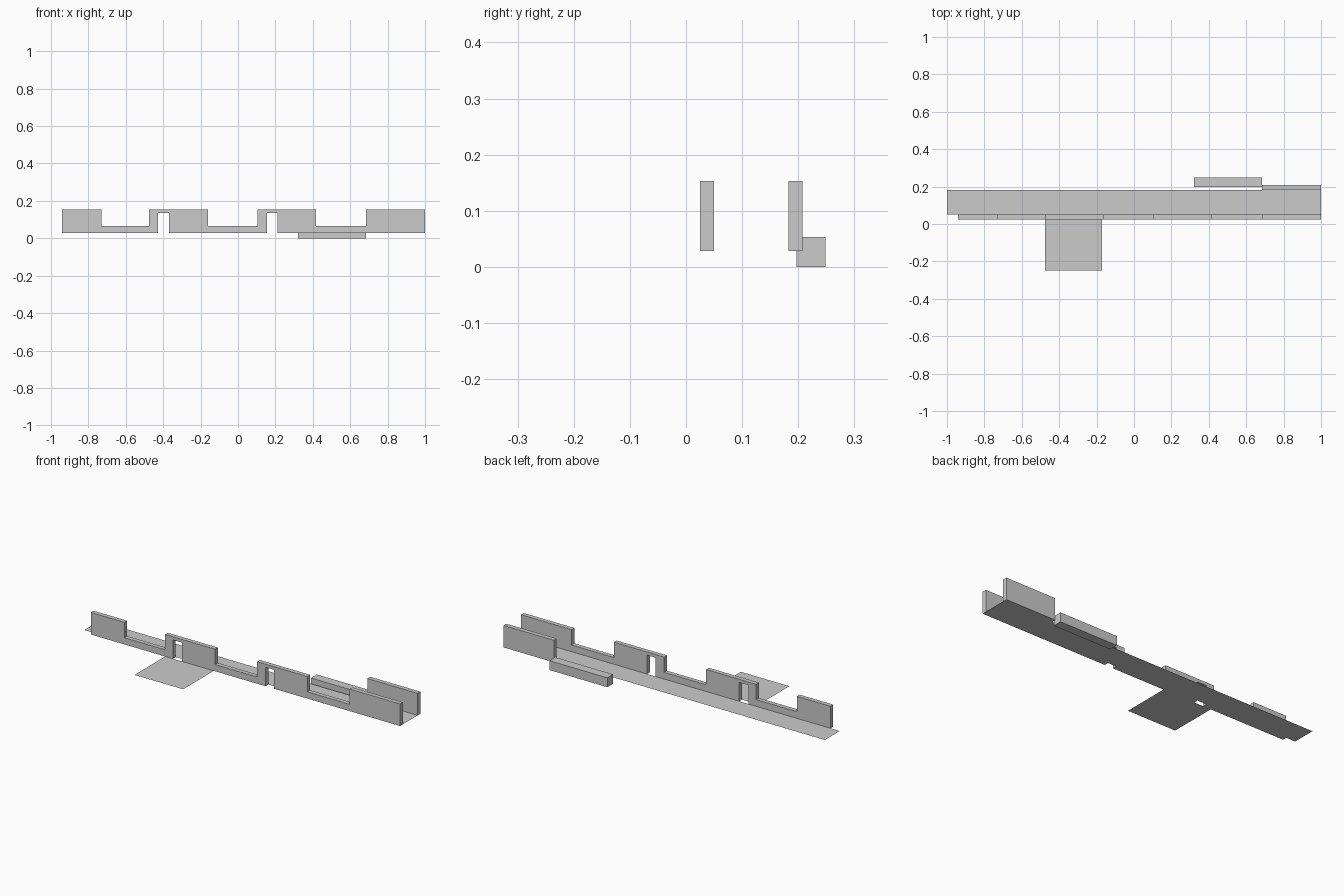
import bpy, bmesh
from mathutils import Vector

if "Cube" in bpy.data.objects:
    bpy.data.objects.remove(bpy.data.objects["Cube"])

BASE, SILL, LINTEL, TOP = 0.028, 0.066, 0.135, 0.153


def make_object(name, bm):
    bmesh.ops.recalc_face_normals(bm, faces=bm.faces[:])
    mesh = bpy.data.meshes.new(name)
    bm.to_mesh(mesh)
    bm.free()
    obj = bpy.data.objects.new(name, mesh)
    bpy.context.collection.objects.link(obj)
    return obj


def extrude_profile(name, profile, y0, y1):
    bm = bmesh.new()
    face = bm.faces.new([bm.verts.new((x, y0, z)) for x, z in profile])
    new = bmesh.ops.extrude_face_region(bm, geom=[face])["geom"]
    verts = [g for g in new if isinstance(g, bmesh.types.BMVert)]
    bmesh.ops.translate(bm, verts=verts, vec=Vector((0, y1 - y0, 0)))
    return make_object(name, bm)


def block(name, x0, x1, y0, y1, z0, z1):
    return extrude_profile(name, [(x0, z0), (x1, z0), (x1, z1), (x0, z1)], y0, y1)


def sheet(name, x0, x1, y0, y1, z):
    bm = bmesh.new()
    bm.faces.new([bm.verts.new((x, y, z)) for x, y in
                  ((x0, y0), (x1, y0), (x1, y1), (x0, y1))])
    obj = make_object(name, bm)
    if obj.data.polygons[0].normal.z < 0:
        obj.data.flip_normals()
    return obj


# Front wall: outline with low sills between tall piers and two doorways
left, right = -0.942, 1.0
profile = [(left, BASE)]
for a, b in ((-0.427, -0.369), (0.156, 0.21)):
    profile += [(a, BASE), (a, LINTEL), (b, LINTEL), (b, BASE)]
profile += [(right, BASE), (right, TOP)]
for a, b in ((0.418, 0.684), (-0.161, 0.103), (-0.731, -0.475)):
    profile += [(b, TOP), (b, SILL), (a, SILL), (a, TOP)]
profile.append((left, TOP))
extrude_profile("front_wall", profile, 0.025, 0.05)

# Short rear wall and low step beside it
block("rear_wall", 0.684, 1.0, 0.183, 0.208, BASE, TOP)
block("rear_step", 0.32, 0.684, 0.197, 0.249, 0.0, 0.053)

# Thin floor of the corridor and the landing outside the doorway
sheet("corridor_floor", -1.0, 1.0, 0.05, 0.183, BASE)
sheet("landing_floor", -0.475, -0.17, -0.249, 0.025, BASE)
